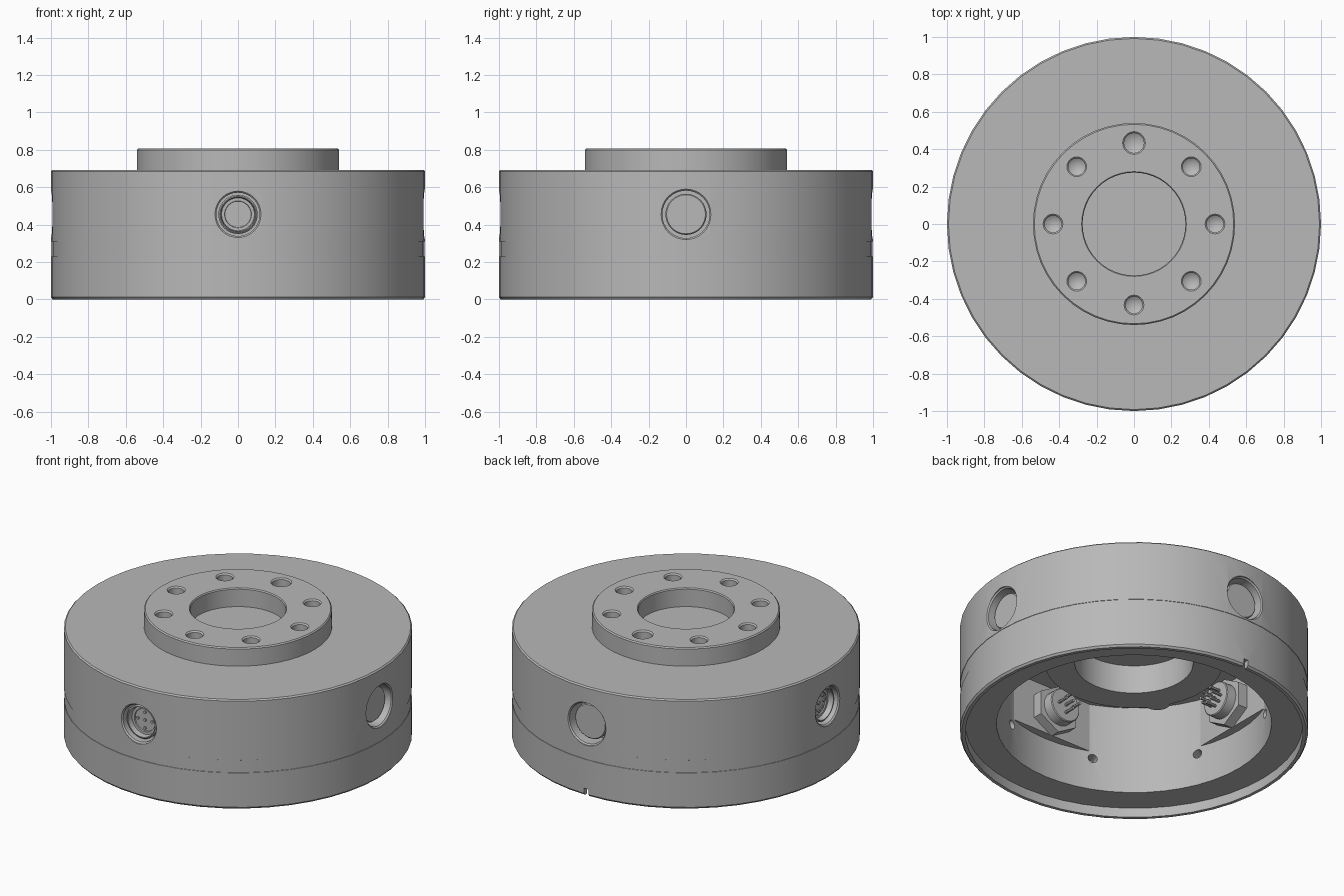
import bpy, bmesh, math
from mathutils import Matrix, Vector

cube = bpy.data.objects.get("Cube")
if cube:
    bpy.data.objects.remove(cube)

grey = bpy.data.materials.new("machined_grey")
grey.use_nodes = True
COLOUR = (0.48, 0.48, 0.48, 1)
grey.diffuse_color = COLOUR
grey.node_tree.nodes["Principled BSDF"].inputs["Base Color"].default_value = COLOUR

PORT_Z = 0.455


def outward(angle, z=PORT_Z):
    """Frame whose local z points away from the axis at the given angle."""
    return (Matrix.Translation((0, 0, z)) @ Matrix.Rotation(math.radians(angle), 4, 'Z')
            @ Matrix.Rotation(math.pi / 2, 4, 'Y'))


def add_lathe(bm, profile, segs=24, matrix=Matrix(), closed=False):
    """Revolve (radius, height) points round the local z axis."""
    part = bmesh.new()
    verts = [part.verts.new((r, 0, z)) for r, z in profile]
    pairs = list(zip(verts, verts[1:])) + ([(verts[-1], verts[0])] if closed else [])
    edges = [part.edges.new(p) for p in pairs]
    bmesh.ops.spin(part, geom=verts + edges, cent=(0, 0, 0), axis=(0, 0, 1),
                   angle=math.tau, steps=segs)
    bmesh.ops.remove_doubles(part, verts=part.verts, dist=0.0005)
    bmesh.ops.recalc_face_normals(part, faces=part.faces)
    part.transform(matrix)
    mesh = bpy.data.meshes.new("part")
    part.to_mesh(mesh)
    part.free()
    bm.from_mesh(mesh)
    bpy.data.meshes.remove(mesh)


def rod(bm, radius, low, high, segs=24, matrix=Matrix()):
    add_lathe(bm, [(0, low), (radius, low), (radius, high), (0, high)], segs, matrix)


def finish(name, bm):
    mesh = bpy.data.meshes.new(name)
    bmesh.ops.recalc_face_normals(bm, faces=bm.faces)
    bm.to_mesh(mesh)
    bm.free()
    mesh.materials.append(grey)
    obj = bpy.data.objects.new(name, mesh)
    bpy.context.scene.collection.objects.link(obj)
    return obj


def smooth(obj):
    bpy.ops.object.select_all(action='DESELECT')
    obj.select_set(True)
    bpy.context.view_layer.objects.active = obj
    bpy.ops.object.shade_smooth_by_angle(angle=math.radians(30))


# Housing: flanged top, blind bore, shallow band and stepped hollow underside
bm = bmesh.new()
add_lathe(bm, [(0, .69), (.275, .69), (.275, .8), (.28, .807), (.533, .807), (.54, .8),
               (.54, .692), (.992, .692), (1, .684), (1, .31), (.998, .309), (.998, .231),
               (1, .23), (1, .012), (.99, 0), (.97, 0), (.97, .06), (.79, .06),
               (.79, .62), (.51, .62), (.51, .46), (.34, .46), (.34, .64), (0, .64)],
          48)
housing = finish("housing", bm)

# Cutter: bolt holes, port recesses, wall holes and rim notch
bm = bmesh.new()
for i in range(8):
    a = math.radians(45 * i)
    r = .053 if i == 2 else .045
    spot = Matrix.Translation((.433 * math.cos(a), .433 * math.sin(a), 0))
    add_lathe(bm, [(0, .67), (r, .7), (r, .799), (r + .016, .815), (0, .815)], 20, spot)
    rod(bm, .028, .7, .86, 12, outward(45 * i + 22.5, .265))
for angle, r in ((0, .127), (90, .127), (180, .116), (270, .116)):
    add_lathe(bm, [(0, .88), (r, .88), (r, .985), (r + .008, .993),
                   (r + .008, 1.1), (0, 1.1)], 32, outward(angle))
bmesh.ops.create_cube(bm, size=1, matrix=Matrix.Translation((0, .99, 0))
                      @ Matrix.Diagonal((.03, .1, .09, 1)))
cutter = finish("cutter", bm)
cutter.hide_render = True
cut = housing.modifiers.new("cut", 'BOOLEAN')
cut.operation = 'DIFFERENCE'
cut.solver = 'EXACT'
cut.object = cutter
bpy.context.view_layer.objects.active = housing
bpy.ops.object.modifier_apply(modifier=cut.name)
bpy.data.objects.remove(cutter)
smooth(housing)

# Small lug on the inner hub
bm = bmesh.new()
rod(bm, .075, .462, .63, 20, Matrix.Translation((-.4, -.27, 0)))
smooth(finish("hub_lug", bm))

# Flat mounting pads on the inside wall, one behind each port
for side, angle in (("left", 0), ("back", 90), ("right", 180), ("front", 270)):
    bm = bmesh.new()
    arc = [math.radians(angle - 23 + 46 * i / 10) for i in range(11)]
    face = bm.faces.new([bm.verts.new((.8 * math.cos(a), .8 * math.sin(a), .31)) for a in arc])
    lifted = bmesh.ops.extrude_face_region(bm, geom=[face])
    bmesh.ops.translate(bm, vec=Vector((0, 0, .312)),
                        verts=[g for g in lifted["geom"] if isinstance(g, bmesh.types.BMVert)])
    finish(side + "_pad", bm)

# Blanking plugs
for side, angle in (("left", 0), ("back", 90)):
    bm = bmesh.new()
    add_lathe(bm, [(0, .7), (.11, .7), (.11, .95), (.104, .957), (0, .957)],
              32, outward(angle))
    smooth(finish(side + "_plug", bm))

# Pin connectors with hex nuts and inner contacts
for side, angle, count in (("right", 180, 8), ("front", 270, 4)):
    frame = outward(angle)
    bm = bmesh.new()
    add_lathe(bm, [(0, .61), (.1, .61), (.105, .615), (.105, .962), (.098, .968),
                   (.093, .968), (.088, .935), (.072, .935), (.07, .928), (0, .928)],
              32, frame)
    smooth(finish(side + "_connector", bm))

    bm = bmesh.new()
    rod(bm, .15, .675, .74, 6, frame)
    finish(side + "_nut", bm)

    bm = bmesh.new()
    for i in range(count + 1):
        a = math.tau * i / count
        reach = .05 if i < count else 0
        pin = frame @ Matrix.Translation((reach * math.cos(a), reach * math.sin(a), 0))
        rod(bm, .009, .54, .62, 8, pin)
        rod(bm, .009, .92, .936, 10, pin)
    smooth(finish(side + "_pins", bm))
